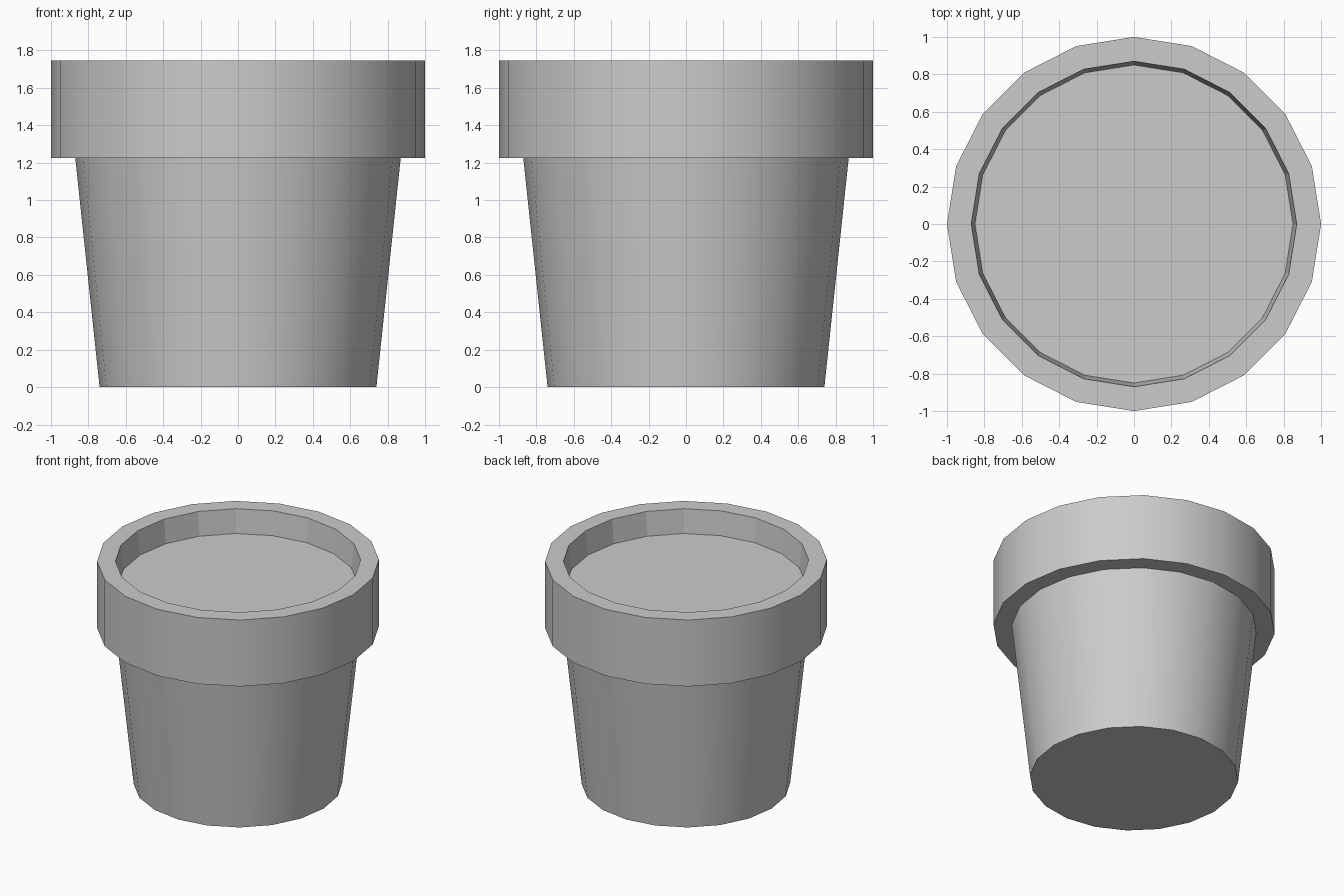
import bpy, bmesh
from math import cos, sin, tau

if "Cube" in bpy.data.objects:
    bpy.data.objects.remove(bpy.data.objects["Cube"])

SIDES = 20


def ring(bm, radius, z):
    return [bm.verts.new((radius * cos(tau * i / SIDES), radius * sin(tau * i / SIDES), z))
            for i in range(SIDES)]


def finish(bm, name):
    bmesh.ops.recalc_face_normals(bm, faces=bm.faces)
    mesh = bpy.data.meshes.new(name)
    bm.to_mesh(mesh)
    bm.free()
    obj = bpy.data.objects.new(name, mesh)
    bpy.context.collection.objects.link(obj)
    bpy.ops.object.select_all(action='DESELECT')
    obj.select_set(True)
    bpy.context.view_layer.objects.active = obj
    return obj


def lathe(name, profile):
    """Closed 20-sided solid: profile rings bridged, both ends capped."""
    bm = bmesh.new()
    rings = [ring(bm, r, z) for r, z in profile]
    for a, b in zip(rings, rings[1:]):
        for i in range(SIDES):
            j = (i + 1) % SIDES
            bm.faces.new((a[i], a[j], b[j], b[i]))
    bm.faces.new(rings[0])
    bm.faces.new(rings[-1])
    return finish(bm, name)


# Tapered body, overhanging rim, and recess down to the flat fill surface
pot = lathe("plant_pot", [
    (0.74, 0.0), (0.87, 1.225),
    (1.0, 1.225), (1.0, 1.745),
    (0.87, 1.745), (0.85, 1.56),
])
bpy.ops.object.shade_smooth_by_angle(angle=0.6)

# Inner wall of the recess stays faceted
for face in pot.data.polygons:
    if 1.6 < face.center.z < 1.7 and face.center.xy.length < 0.9:
        face.use_smooth = False
